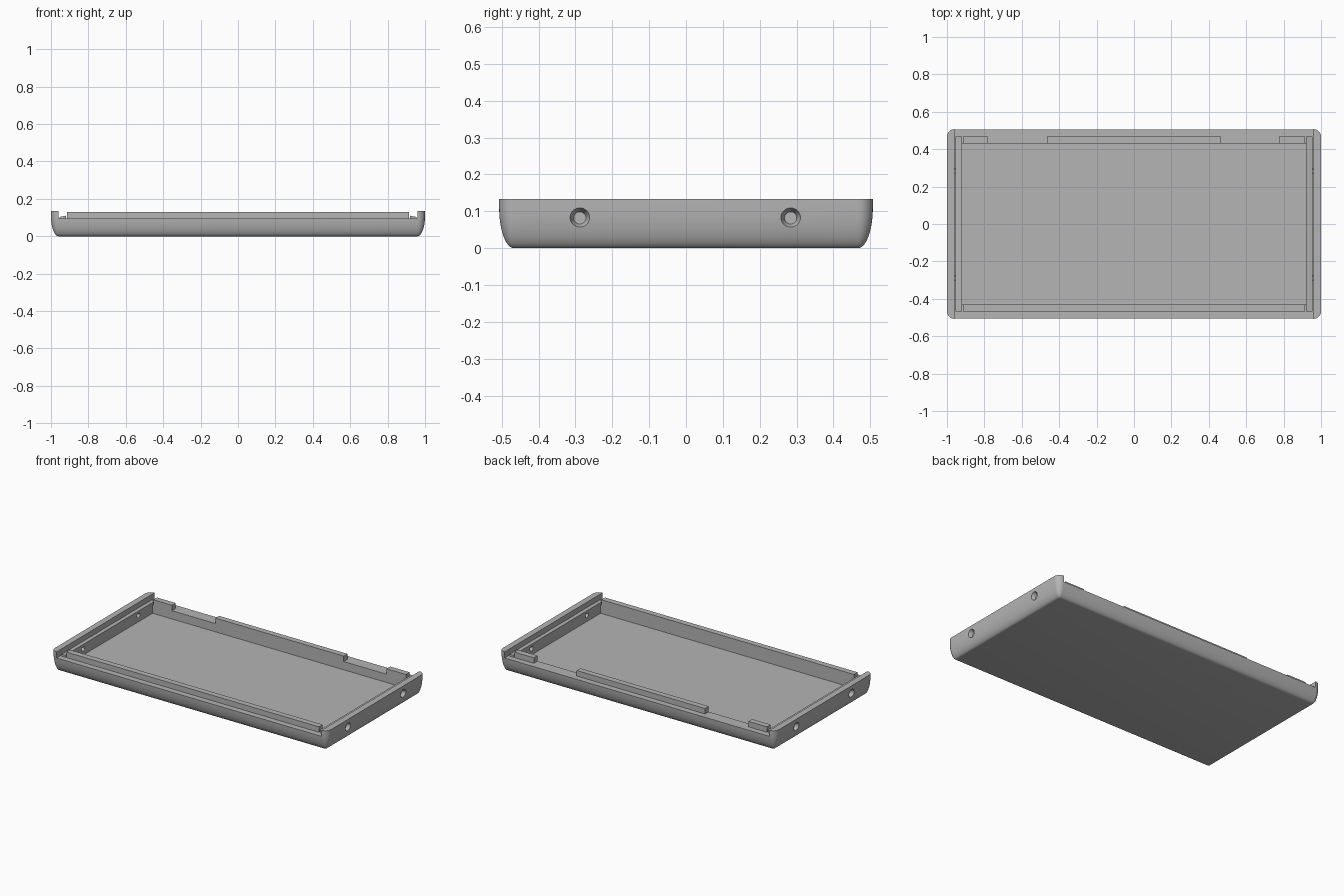
import bpy, bmesh
from math import sin, cos, pi, radians
from mathutils import Matrix

cube = bpy.data.objects.get("Cube")
if cube:
    bpy.data.objects.remove(cube, do_unlink=True)

grey = bpy.data.materials.new("grey plastic")
grey.use_nodes = True
grey.diffuse_color = (0.46, 0.46, 0.46, 1)
grey.node_tree.nodes["Principled BSDF"].inputs["Base Color"].default_value = (0.46, 0.46, 0.46, 1)

HX, HY, TOP, WALL = 1.0, 0.507, 0.134, 0.04   # outer half sizes, height, skin
FLOOR, REBATE = 0.04, 0.094                   # floor level, long wall level
IN_X, IN_Y = HX - 2 * WALL, 0.43              # cavity half sizes


def make_object(name, bm):
    bmesh.ops.recalc_face_normals(bm, faces=bm.faces)
    mesh = bpy.data.meshes.new(name)
    bm.to_mesh(mesh)
    bm.free()
    mesh.materials.append(grey)
    obj = bpy.data.objects.new(name, mesh)
    bpy.context.collection.objects.link(obj)
    return obj


def box(name, x0, x1, y0, y1, z0, z1):
    bm = bmesh.new()
    bmesh.ops.create_cube(bm, size=1)
    for v in bm.verts:
        v.co.x = x1 if v.co.x > 0 else x0
        v.co.y = y1 if v.co.y > 0 else y0
        v.co.z = z1 if v.co.z > 0 else z0
    return make_object(name, bm)


def cut(obj, cutter):
    mod = obj.modifiers.new("cut", 'BOOLEAN')
    mod.operation = 'DIFFERENCE'
    mod.solver = 'EXACT'
    mod.object = cutter
    bpy.context.view_layer.objects.active = obj
    bpy.ops.object.modifier_apply(modifier=mod.name)
    bpy.data.objects.remove(cutter, do_unlink=True)


# Tray shell: rounded rectangles stacked along an elliptical lower edge
def ring(bm, radius, z, steps=8):
    verts = []
    for q, (sx, sy) in enumerate([(1, 1), (-1, 1), (-1, -1), (1, -1)]):
        for i in range(steps + 1):
            a = (q + i / steps) * pi / 2
            verts.append(bm.verts.new((sx * (HX - WALL) + radius * cos(a),
                                       sy * (HY - WALL) + radius * sin(a), z)))
    return verts


bm = bmesh.new()
levels = [(WALL * sin(i * pi / 24), 0.11 * (1 - cos(i * pi / 24))) for i in range(13)]
rings = [ring(bm, r, z) for r, z in levels + [(WALL, TOP)]]
for low, high in zip(rings, rings[1:]):
    for i in range(len(low)):
        j = (i + 1) % len(low)
        bm.faces.new((low[i], low[j], high[j], high[i]))
bm.faces.new(rings[0])
bm.faces.new(rings[-1])
bmesh.ops.remove_doubles(bm, verts=bm.verts, dist=1e-5)
bmesh.ops.dissolve_degenerate(bm, edges=bm.edges, dist=1e-6)
shell = make_object("tray_shell", bm)

# Hollow, and the lowered long walls
cut(shell, box("cavity_cutter", -IN_X, IN_X, -IN_Y, IN_Y, FLOOR, 0.3))
cut(shell, box("rebate_cutter", -HX + WALL, HX - WALL, -0.7, 0.7, REBATE, 0.3))


# Countersunk screw holes through the short walls
def drill(side, y, r_in, r_out, x_in, x_out):
    bm = bmesh.new()
    bmesh.ops.create_cone(bm, cap_ends=True, segments=32, radius1=r_in, radius2=r_out,
                          depth=x_out - x_in,
                          matrix=Matrix.Translation((side * (x_in + x_out) / 2, y, 0.082))
                          @ Matrix.Rotation(side * pi / 2, 4, 'Y'))
    cut(shell, make_object("hole_cutter", bm))


for side in (-1, 1):
    for y in (-0.288, 0.284):
        drill(side, y, 0.0165, 0.0165, 0.88, 1.05)
        drill(side, y, 0.0165, 0.028, 0.975, 1.002)

bpy.ops.object.select_all(action='DESELECT')
shell.select_set(True)
bpy.context.view_layer.objects.active = shell
bpy.ops.object.shade_smooth_by_angle(angle=radians(25))

# Raised lips on the long walls
LIP_X, LIP_Y, LIP_TOP, SINK = 0.915, 0.468, 0.13, 0.002
box("front_lip", -LIP_X, LIP_X, -LIP_Y, -IN_Y, REBATE - SINK, LIP_TOP)
for name, x0, x1 in [("back_lip_right", -LIP_X, -0.78), ("back_lip_middle", -0.465, 0.465),
                     ("back_lip_left", 0.775, LIP_X)]:
    box(name, x0, x1, IN_Y, LIP_Y, REBATE - SINK, LIP_TOP)

# Low sloping ledges inside the short walls
for name, side in (("left_ledge", 1), ("right_ledge", -1)):
    inner, outer = sorted((side * IN_X, side * 0.955))
    ledge = box(name, inner, outer, -LIP_Y, LIP_Y, REBATE - SINK, 0.11)
    for v in ledge.data.vertices:
        if v.co.z > 0.1 and abs(v.co.x) > 0.94:
            v.co.z = 0.103
